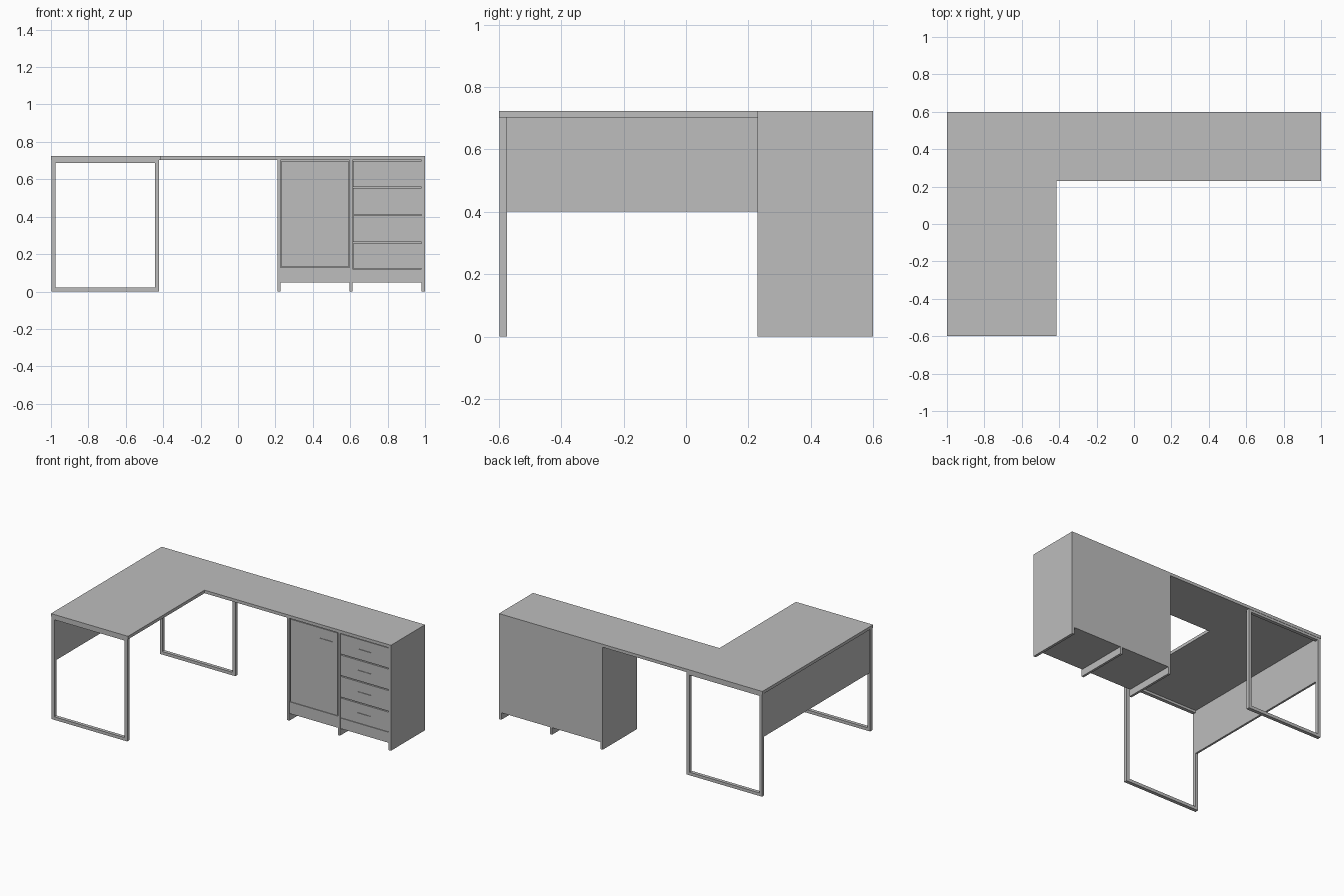
import bpy
import bmesh

cube = bpy.data.objects.get("Cube")
if cube:
    bpy.data.objects.remove(cube, do_unlink=True)

GREY = (0.51, 0.51, 0.51, 1)
grey = bpy.data.materials.new("light grey")
grey.use_nodes = True
grey.diffuse_color = GREY
grey.node_tree.nodes["Principled BSDF"].inputs["Base Color"].default_value = GREY


def finish(name, bm):
    bmesh.ops.recalc_face_normals(bm, faces=bm.faces)
    mesh = bpy.data.meshes.new(name)
    bm.to_mesh(mesh)
    bm.free()
    mesh.materials.append(grey)
    obj = bpy.data.objects.new(name, mesh)
    bpy.context.collection.objects.link(obj)
    return obj


def extruded(name, points, offset):
    """Flat outline pushed along an offset into a solid."""
    bm = bmesh.new()
    face = bm.faces.new([bm.verts.new(p) for p in points])
    result = bmesh.ops.extrude_face_region(bm, geom=[face], use_keep_orig=True)
    moved = [v for v in result["geom"] if isinstance(v, bmesh.types.BMVert)]
    bmesh.ops.translate(bm, verts=moved, vec=offset)
    return finish(name, bm)


def box(name, x, y, z):
    corners = [(x[0], y[0]), (x[1], y[0]), (x[1], y[1]), (x[0], y[1])]
    return extruded(name, [(a, b, z[0]) for a, b in corners], (0, 0, z[1] - z[0]))


TOP, UNDER = 0.724, 0.703
BACK, FRONT = 0.6, 0.23
INNER = -0.415

# L-shaped desktop
outline = [(-1, -BACK), (INNER, -BACK), (INNER, FRONT), (1, FRONT), (1, BACK), (-1, BACK)]
extruded("desktop", [(x, y, UNDER) for x, y in outline], (0, 0, TOP - UNDER))


# Closed rectangular tube frames at both ends of the wide wing
def leg_frame(name, y0, y1):
    outer = [(-0.996, 0), (-0.422, 0), (-0.422, UNDER), (-0.996, UNDER)]
    inner = [(-0.976, 0.021), (-0.444, 0.021), (-0.444, 0.687), (-0.976, 0.687)]
    bm = bmesh.new()
    rings = [[bm.verts.new((x, y, z)) for x, z in loop]
             for y, loop in ((y0, outer), (y1, outer), (y1, inner), (y0, inner))]
    for k in range(4):
        a, b = rings[k], rings[(k + 1) % 4]
        for i in range(4):
            j = (i + 1) % 4
            bm.faces.new((a[i], a[j], b[j], b[i]))
    return finish(name, bm)


leg_frame("front_leg_frame", -0.598, -0.574)
leg_frame("back_leg_frame", 0.574, 0.598)

# Hanging side panel between the frames
box("modesty_panel", (-0.992, -0.978), (-0.574, 0.574), (0.401, UNDER))

# Cabinet uprights, standing on the floor
uprights = [(0.212, 0.228), (0.597, 0.613), (0.982, 1.0)]
for label, x in zip(("inner", "middle", "outer"), uprights):
    box(label + "_upright", x, (FRONT, BACK), (0, UNDER))

# Bottom, back and plinth of each cabinet bay
FACE = FRONT + 0.004
bays = {"door": (0.228, 0.597, 0.128), "drawer": (0.613, 0.982, 0.12)}
for label, (x0, x1, plinth_top) in bays.items():
    box(label + "_bay_bottom", (x0, x1), (0.242, 0.586), (0.048, 0.062))
    box(label + "_bay_back", (x0, x1), (0.586, BACK), (0.048, UNDER))
    box(label + "_bay_plinth", (x0, x1), (FACE, 0.242), (0.048, plinth_top))


def handle(name, x, z):
    box(name, (x - 0.05, x + 0.05), (FRONT, FACE), (z - 0.008, z + 0.008))


# Door
box("door", (0.233, 0.591), (FACE, 0.248), (0.131, 0.697))
handle("door_handle", 0.505, 0.62)

# Stack of four drawers
levels = [0.12, 0.262, 0.41, 0.557, 0.702]
for i, (low, high) in enumerate(zip(levels, levels[1:]), 1):
    box(f"drawer_front_{i}", (0.614, 0.981), (FACE, 0.248), (low + 0.003, high - 0.004))
    handle(f"drawer_handle_{i}", 0.797, (low + high) / 2 - 0.006)
